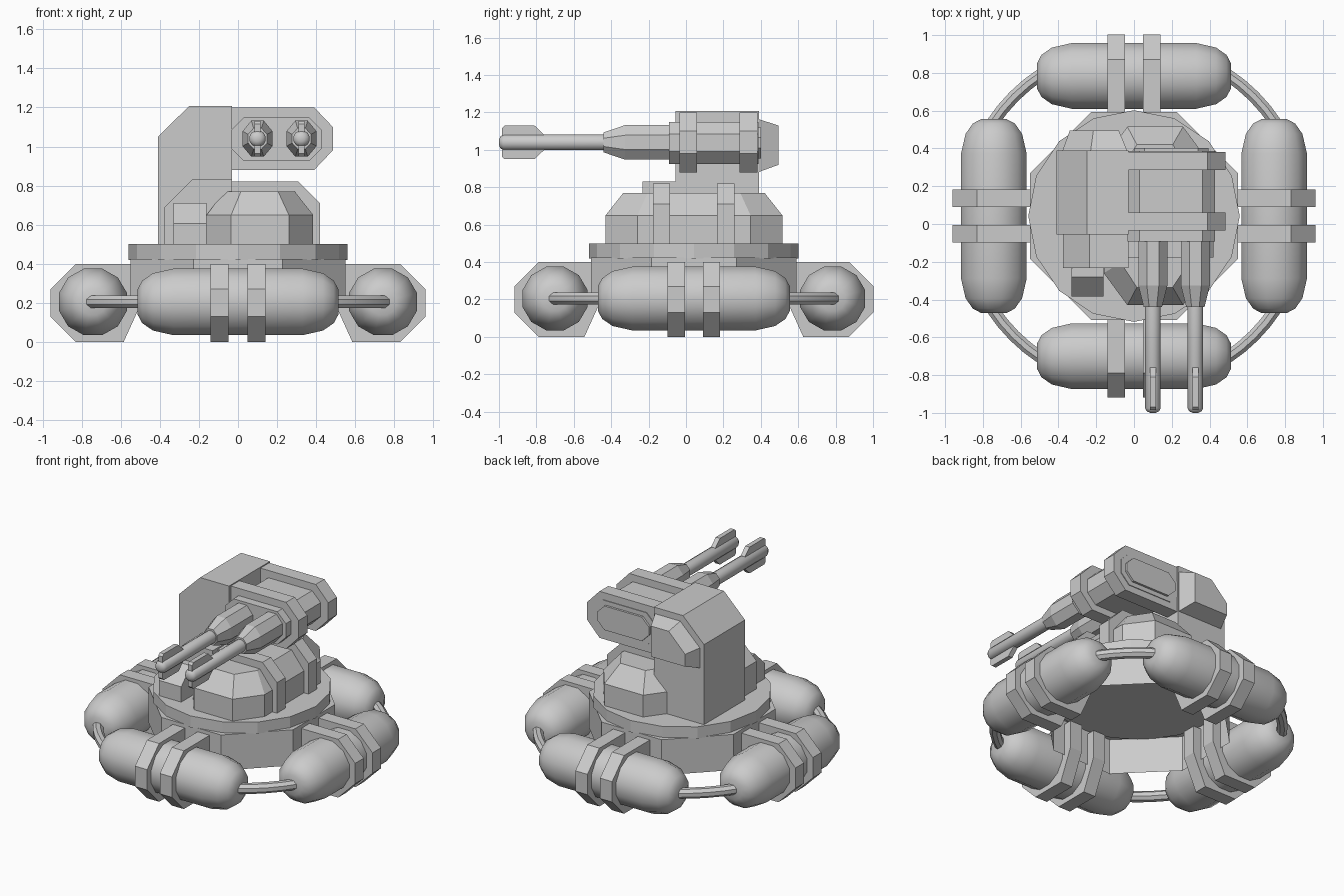
import bpy, bmesh
from math import radians, sin, cos, pi
from mathutils import Matrix, Vector

if "Cube" in bpy.data.objects:
    bpy.data.objects.remove(bpy.data.objects["Cube"])

CY = 0.042                      # centre of the round base in y
TO3 = {'x': lambda u, v, w: (w, u, v),
       'y': lambda u, v, w: (u, w, v),
       'z': lambda u, v, w: (u, v, w)}


def finish(name, bm, smooth=False):
    bmesh.ops.recalc_face_normals(bm, faces=bm.faces)
    me = bpy.data.meshes.new(name)
    bm.to_mesh(me)
    bm.free()
    if smooth:
        for p in me.polygons:
            p.use_smooth = True
        me.set_sharp_from_angle(angle=radians(42))
    ob = bpy.data.objects.new(name, me)
    bpy.context.collection.objects.link(ob)
    return ob


def loft(name, sections, axis, caps=(True, True), smooth=False):
    """Join equal-sized 2D outlines [(position, points), ...] along an axis."""
    bm = bmesh.new()
    rings = [[bm.verts.new(TO3[axis](u, v, w)) for u, v in pts] for w, pts in sections]
    n = len(rings[0])
    for a, b in zip(rings, rings[1:]):
        for i in range(n):
            j = (i + 1) % n
            bm.faces.new((a[i], a[j], b[j], b[i]))
    if caps[0]:
        bm.faces.new(rings[0])
    if caps[1]:
        bm.faces.new(rings[-1])
    return finish(name, bm, smooth)


def prism(name, pts, axis, a, b):
    return loft(name, [(a, pts), (b, pts)], axis)


def ngon(n, rx, ry=None, c=(0, 0), flat=False):
    ry = ry or rx
    o = pi / n if flat else 0
    return [(c[0] + rx * cos(o + 2 * pi * i / n), c[1] + ry * sin(o + 2 * pi * i / n))
            for i in range(n)]


def chamfered(x0, x1, y0, y1, cx, cy):
    return [(x0 + cx, y0), (x1 - cx, y0), (x1, y0 + cy), (x1, y1 - cy),
            (x1 - cx, y1), (x0 + cx, y1), (x0, y1 - cy), (x0, y0 + cy)]


def around(ob, k):
    """Place a base part, modelled about the origin, at quarter turn k."""
    ob.matrix_world = Matrix.Translation((0, CY, 0)) @ Matrix.Rotation(k * pi / 2, 4, 'Z')


# --- base: open-bottomed octagonal hub and round flange
hub = loft('hub', [(0.18, ngon(8, 0.595, flat=True)), (0.425, ngon(8, 0.595, flat=True))],
           'z', caps=(False, True))
around(hub, 0)
around(prism('flange', ngon(16, 0.56), 'z', 0.42, 0.5), 0)

# --- floats, their clamps and the tubes linking them
CAP = [(0.513, 0.07), (0.49, 0.115), (0.435, 0.155), (0.33, 0.18)]
STATIONS = [(-x, r) for x, r in CAP] + [(x, r) for x, r in reversed(CAP)]
CLAMP = [(-0.585, 0), (-0.49, 0.21), (-0.49, 0.4), (-0.83, 0.4),
         (-0.96, 0.27), (-0.96, 0.13), (-0.83, 0)]
for k in range(4):
    around(loft('float', [(x, ngon(12, r, r * 0.98, (-0.742, 0.205), True)) for x, r in STATIONS],
                'x', smooth=True), k)
    for s in (-0.14, 0.048):
        around(prism('float_clamp', CLAMP, 'x', s, s + 0.092), k)
    bm = bmesh.new()
    rings = []
    for i in range(7):
        t = radians(27 + 6 * i)
        rings.append([bm.verts.new(((0.897 + u) * cos(t), (0.897 + u) * sin(t), 0.205 + v))
                      for u, v in ngon(8, 0.035, flat=True)])
    for a, b in zip(rings, rings[1:]):
        for i in range(8):
            bm.faces.new((a[i], a[(i + 1) % 8], b[(i + 1) % 8], b[i]))
    around(finish('link_tube', bm, True), k)

# --- low dome on the flange, with two straps over it
low = chamfered(-0.16, 0.385, -0.43, 0.515, 0.125, 0.17)
top = chamfered(-0.07, 0.29, -0.335, 0.42, 0.085, 0.13)
loft('dome', [(0.5, low), (0.65, low), (0.77, top)], 'z')
STRAP = [(-0.2, 0.5), (0.42, 0.5), (0.42, 0.71), (0.31, 0.82), (-0.09, 0.82), (-0.2, 0.71)]
for y in (-0.177, 0.167):
    prism('dome_strap', STRAP, 'y', y, y + 0.092)

# --- tower with its front housing, step and rear pod
prism('tower', [(-0.41, 0.5), (-0.03, 0.5), (-0.03, 1.207), (-0.25, 1.207), (-0.41, 1.05)],
      'y', -0.055, 0.39)
prism('front_housing', [(-0.375, 0.5), (-0.03, 0.5), (-0.03, 0.83), (-0.235, 0.83), (-0.375, 0.69)],
      'y', -0.232, -0.05)
prism('front_step', [(-0.23, 0.5), (-0.23, 0.71), (-0.28, 0.71), (-0.385, 0.605), (-0.385, 0.5)],
      'x', -0.33, -0.162)
pod = [(-0.38, 0.88), (-0.035, 0.88), (-0.035, 1.165), (-0.23, 1.165), (-0.38, 1.02)]
pod_end = [(-0.34, 0.92), (-0.08, 0.92), (-0.08, 1.13), (-0.215, 1.13), (-0.34, 1.005)]
loft('rear_pod', [(0.385, pod), (0.495, pod_end)], 'y')

# --- gun housing, bands and rear panel
prism('gun_housing', chamfered(-0.035, 0.428, 0.925, 1.15, 0.065, 0.065), 'y', -0.092, 0.387)
prism('gun_rear_panel', chamfered(0.0, 0.395, 0.955, 1.12, 0.055, 0.055), 'y', 0.38, 0.402)
BAND = [(-0.035, 0.88), (0.39, 0.88), (0.485, 0.98), (0.485, 1.1), (0.39, 1.2), (-0.035, 1.2)]
for y in (-0.035, 0.287):
    prism('gun_band', BAND, 'y', y, y + 0.095)

# --- twin guns: shroud, barrel and muzzle fin
Z = 1.04
for x in (0.1, 0.325):
    def ring(r, f=1.0, n=8):
        return ngon(n, r * f, r, (x, Z), True)
    loft('gun_shroud', [(-0.08, ring(0.1, 0.83)), (-0.325, ring(0.1, 0.83)),
                        (-0.44, ring(0.058, 0.9))], 'y')
    loft('barrel', [(-0.43, ring(0.043, n=12)), (-0.975, ring(0.043, n=12)),
                    (-0.992, ring(0.033, n=12)), (-1.0, ring(0.015, n=12))], 'y', smooth=True)
    prism('muzzle_fin', [(-0.985, Z + 0.075), (-0.97, Z + 0.09), (-0.81, Z + 0.09),
                         (-0.76, Z + 0.042), (-0.76, Z - 0.042), (-0.81, Z - 0.09),
                         (-0.97, Z - 0.09), (-0.985, Z - 0.075)], 'x', x - 0.016, x + 0.016)
